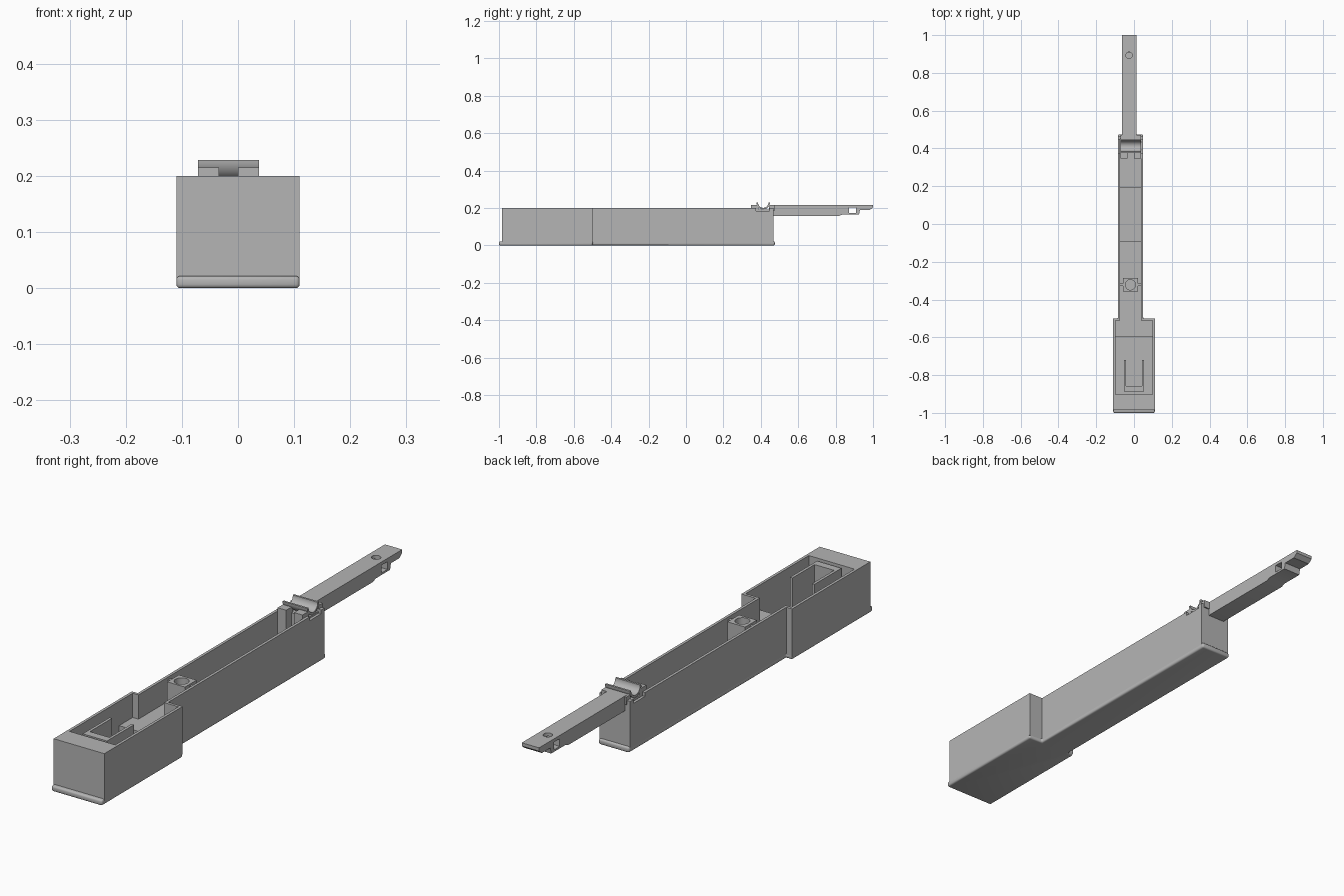
import bpy, bmesh, math

cube = bpy.data.objects.get("Cube")
if cube:
    bpy.data.objects.remove(cube, do_unlink=True)

grey = bpy.data.materials.new("plain grey")
grey.use_nodes = True
colour = (0.46, 0.46, 0.46, 1)
grey.diffuse_color = colour
grey.node_tree.nodes["Principled BSDF"].inputs["Base Color"].default_value = colour


def prism(name, profile, lo, hi, axis="Z"):
    """Extrude an XY profile along Z, or a YZ profile along X."""
    bm = bmesh.new()
    place = (lambda a, b: (a, b, lo)) if axis == "Z" else (lambda a, b: (lo, a, b))
    face = bm.faces.new([bm.verts.new(place(a, b)) for a, b in profile])
    new = bmesh.ops.extrude_face_region(bm, geom=[face])["geom"]
    move = (0, 0, hi - lo) if axis == "Z" else (hi - lo, 0, 0)
    bmesh.ops.translate(bm, vec=move, verts=[v for v in new if isinstance(v, bmesh.types.BMVert)])
    bmesh.ops.recalc_face_normals(bm, faces=bm.faces)
    mesh = bpy.data.meshes.new(name)
    bm.to_mesh(mesh)
    bm.free()
    mesh.materials.append(grey)
    obj = bpy.data.objects.new(name, mesh)
    bpy.context.collection.objects.link(obj)
    return obj


def rect(x0, x1, y0, y1):
    return [(x0, y0), (x1, y0), (x1, y1), (x0, y1)]


def box(name, x0, x1, y0, y1, z0, z1):
    return prism(name, rect(x0, x1, y0, y1), z0, z1)


def arc(cx, cy, r, start, end, steps):
    angles = [math.radians(start + (end - start) * i / steps) for i in range(steps + 1)]
    return [(cx + r * math.cos(a), cy + r * math.sin(a)) for a in angles]


def bake(obj):
    """Turn the modifier result into the object's own mesh."""
    graph = bpy.context.evaluated_depsgraph_get()
    mesh = bpy.data.meshes.new_from_object(obj.evaluated_get(graph))
    obj.modifiers.clear()
    obj.data = mesh


def cut(obj, cutter):
    cutter.hide_render = True
    mod = obj.modifiers.new("cut", "BOOLEAN")
    mod.operation, mod.solver, mod.object = "DIFFERENCE", "EXACT", cutter
    bake(obj)
    bpy.data.objects.remove(cutter, do_unlink=True)


def smooth(obj):
    bpy.ops.object.select_all(action="DESELECT")
    obj.select_set(True)
    bpy.context.view_layer.objects.active = obj
    bpy.ops.object.shade_smooth_by_angle(angle=math.radians(35))


def stepped_outline(front, back, inset=0.0):
    """Wide front section narrowing, off centre, to a long channel."""
    w, n0, n1, step = 0.11 - inset, -0.085 + inset, 0.048 - inset, -0.5 - inset
    return [(-w, front), (w, front), (w, step), (n1, step),
            (n1, back), (n0, back), (n0, step), (-w, step)]


# Hollow tray with a solid block at the front
tray = prism("tray", stepped_outline(-0.985, 0.467), 0.012, 0.2)
cut(tray, prism("cavity", stepped_outline(-0.902, 0.45, 0.011), 0.025, 0.3))
cut(tray, box("cradle_notch", -0.2, 0.2, 0.375, 0.447, 0.185, 0.3))

# Base plate with a rounded lower edge and a lip at both ends
base = prism("base_plate", stepped_outline(-1.0, 0.475), 0.0, 0.022)
bev = base.modifiers.new("round", "BEVEL")
bev.width, bev.segments = 0.007, 3
bake(base)
smooth(base)

# Raised floors inside the tray
box("wide_shelf", -0.1, 0.1, -0.595, -0.505, 0.02, 0.105)
box("channel_floor", -0.075, 0.038, -0.51, -0.09, 0.02, 0.105)
box("rear_floor", -0.075, 0.038, 0.19, 0.455, 0.02, 0.1)

# U-shaped guide in the wide section
prism("u_guide", [(-0.053, -0.887), (0.053, -0.887), (0.053, -0.72), (0.042, -0.72),
                  (0.042, -0.857), (-0.042, -0.857), (-0.042, -0.72), (-0.053, -0.72)],
      0.02, 0.197)

# Square screw post with a round hole and a thin web to each wall
post = box("screw_post", -0.057, 0.02, -0.357, -0.285, 0.02, 0.197)
cut(post, prism("screw_hole", arc(-0.019, -0.322, 0.027, 0, 345, 23), 0.08, 0.3))
smooth(post)
for side, x0, x1 in (("right", 0.018, 0.04), ("left", -0.077, -0.055)):
    box("post_web_" + side, x0, x1, -0.328, -0.314, 0.02, 0.19)

# Pair of blocks ahead of the cradle
for side, x0, x1 in (("right", 0.0, 0.037), ("left", -0.071, -0.034)):
    box("cradle_block_" + side, x0, x1, 0.347, 0.388, 0.09, 0.215)
box("cradle_base", -0.071, 0.037, 0.38, 0.452, 0.09, 0.192)

# Half-round cradle
trough = arc(0.413, 0.229, 0.036, 180, 360, 20) + arc(0.413, 0.229, 0.028, 360, 180, 20)
smooth(prism("cradle", trough, -0.071, 0.037, "X"))

# Cross bar on the end wall
box("end_bar", -0.071, 0.037, 0.445, 0.472, 0.185, 0.215)

# Long arm with a stepped underside, cross slot and pin hole
arm = prism("arm", [(0.455, 0.216), (1.0, 0.216), (1.0, 0.203), (0.982, 0.189), (0.93, 0.189),
                    (0.925, 0.165), (0.835, 0.165), (0.82, 0.158), (0.455, 0.158)],
            -0.063, 0.012, "X")
cut(arm, box("cross_slot", -0.2, 0.2, 0.872, 0.908, 0.173, 0.203))
cut(arm, prism("pin_hole", arc(-0.026, 0.893, 0.017, 0, 345, 23), 0.185, 0.3))
smooth(arm)
